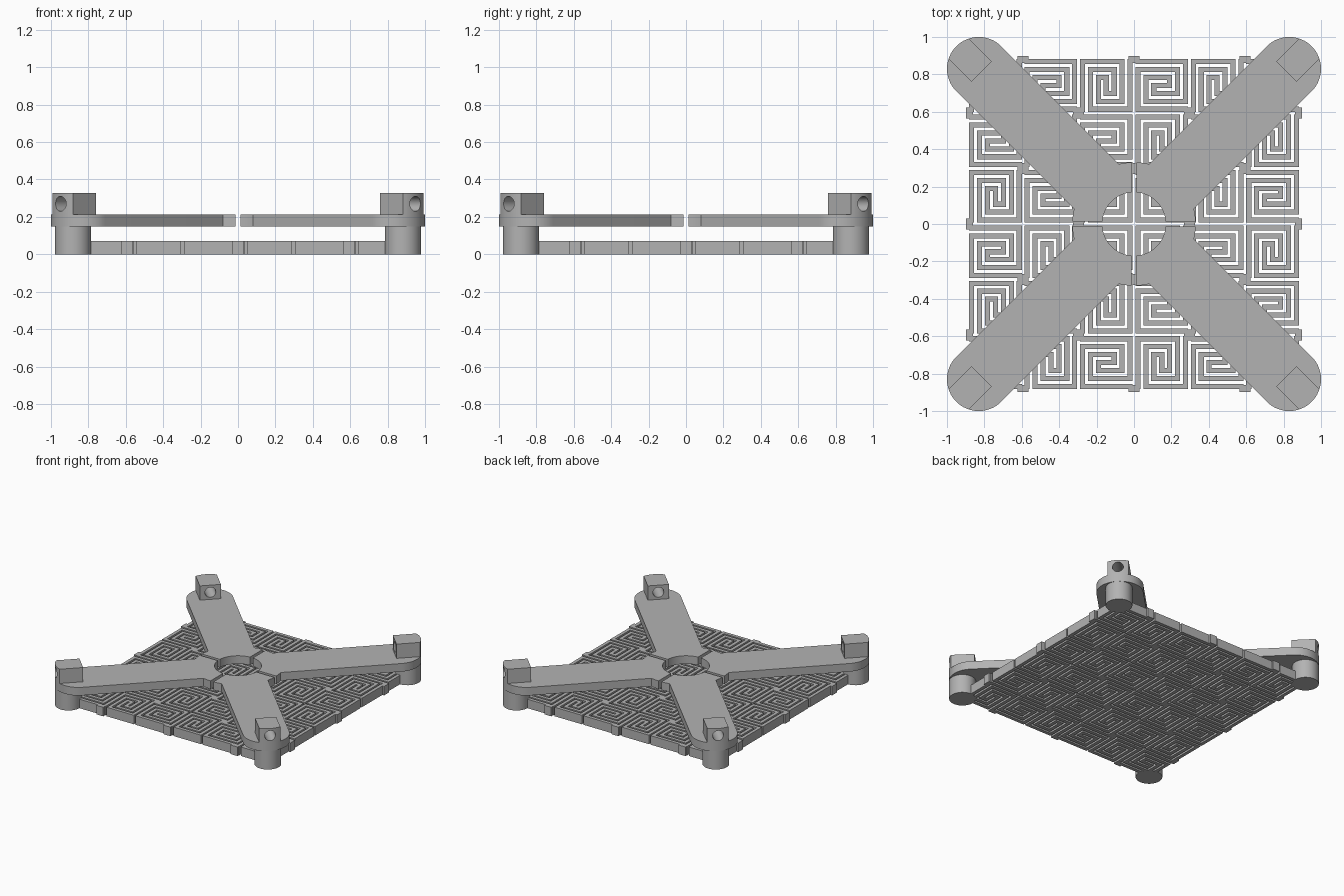
import bpy, bmesh, math
from math import sin, cos, asin, radians, degrees, pi

if "Cube" in bpy.data.objects:
    bpy.data.objects.remove(bpy.data.objects["Cube"])

grey = bpy.data.materials.new("plain grey")
grey.diffuse_color = (0.45, 0.45, 0.45, 1)
grey.use_nodes = True
grey.node_tree.nodes["Principled BSDF"].inputs["Base Color"].default_value = grey.diffuse_color


def prisms(name, outlines, z0, z1):
    """One object made of flat outlines extruded from z0 to z1."""
    bm = bmesh.new()
    for pts in outlines:
        face = bm.faces.new([bm.verts.new((x, y, z0)) for x, y in pts])
        up = bmesh.ops.extrude_face_region(bm, geom=[face])["geom"]
        bmesh.ops.translate(bm, vec=(0, 0, z1 - z0),
                            verts=[v for v in up if isinstance(v, bmesh.types.BMVert)])
    bmesh.ops.recalc_face_normals(bm, faces=bm.faces)
    mesh = bpy.data.meshes.new(name)
    bm.to_mesh(mesh)
    bm.free()
    mesh.materials.append(grey)
    ob = bpy.data.objects.new(name, mesh)
    bpy.context.collection.objects.link(ob)
    return ob


def arc(cx, cy, r, a0, a1, n):
    """Points on an arc, angles in degrees."""
    angles = [radians(a0 + (a1 - a0) * i / n) for i in range(n + 1)]
    return [(cx + r * cos(a), cy + r * sin(a)) for a in angles]


def smooth(ob):
    bpy.ops.object.select_all(action='DESELECT')
    ob.select_set(True)
    bpy.context.view_layer.objects.active = ob
    bpy.ops.object.shade_smooth_by_angle(angle=radians(30))


def four_corners(ob):
    """Repeat a part at the other three corners."""
    base = ob.name
    ob.name = base + "_1"
    for k in (1, 2, 3):
        copy = ob.copy()
        copy.name = f"{base}_{k + 1}"
        copy.rotation_euler.z = k * pi / 2
        bpy.context.collection.objects.link(copy)


# --- Spiral lattice plate ---
PITCH, SIZE, WALL, PLATE_H = 0.2965, 0.2825, 0.027, 0.072
STEP = (SIZE - WALL) / 6
half_path = [(0, 0), (0, 6), (5, 6), (5, 1), (2, 1), (2, 4), (3, 4)]
path = half_path + [(6 - x, 6 - y) for x, y in reversed(half_path)]
path = [((x - 3) * STEP, (y - 3) * STEP) for x, y in path]


def sign(v):
    return (v > 1e-6) - (v < -1e-6)


def ribbon(pts, w):
    """Mitred outline of a right-angled path, with square ends."""
    dirs = [(sign(b[0] - a[0]), sign(b[1] - a[1])) for a, b in zip(pts, pts[1:])]
    left, right = [], []
    for i, (x, y) in enumerate(pts):
        d0, d1 = dirs[max(i - 1, 0)], dirs[min(i, len(dirs) - 1)]
        if i in (0, len(pts) - 1):
            e = -1 if i == 0 else 1
            n, t = (-d0[1], d0[0]), (e * d0[0], e * d0[1])
            left.append((x + (n[0] + t[0]) * w / 2, y + (n[1] + t[1]) * w / 2))
            right.append((x + (t[0] - n[0]) * w / 2, y + (t[1] - n[1]) * w / 2))
        else:
            mx, my = (-d0[1] - d1[1]) * w / 2, (d0[0] + d1[0]) * w / 2
            left.append((x + mx, y + my))
            right.append((x - mx, y - my))
    return left + right[::-1]


spiral = ribbon(path, WALL)
cells = []
for col in range(6):
    for row in range(6):
        cx, cy = (col - 2.5) * PITCH, (row - 2.5) * PITCH
        turned = (col + row) % 2 == 0        # neighbours are turned a quarter
        cells.append([(cx - y, cy + x) if turned else (cx + x, cy + y) for x, y in spiral])
prisms("spiral_cells", cells, 0, PLATE_H)

# --- Small square bridges joining the cells at alternate corners ---
LIMIT, B = 0.898, 0.03
bridges = []
for i in range(-3, 4):
    for j in range(-3, 4):
        if (i + j) % 2:
            x0, x1 = max(i * PITCH - B, -LIMIT), min(i * PITCH + B, LIMIT)
            y0, y1 = max(j * PITCH - B, -LIMIT), min(j * PITCH + B, LIMIT)
            bridges.append([(x0, y0), (x1, y0), (x1, y1), (x0, y1)])
prisms("cell_bridges", bridges, 0, PLATE_H)

# --- Diagonal arms, split at a round hub opening ---
END, R_END, R_HUB, R_HOLE, GAP = 0.83, 0.17, 0.33, 0.17, 0.013
a_hole = degrees(asin(GAP / R_HOLE))
a_hub = degrees(asin(GAP / R_HUB))
a_arm = degrees(asin(R_END / R_HUB))
outline = (arc(0, 0, R_HOLE, a_hole, 90 - a_hole, 20)
           + arc(0, 0, R_HUB, 90 - a_hub, 45 + a_arm, 4)
           + arc(END, END, R_END, 135, -45, 32)
           + arc(0, 0, R_HUB, 45 - a_arm, a_hub, 4))
arm = prisms("arm", [outline], 0.148, 0.213)
smooth(arm)
four_corners(arm)

# --- Round feet under the arm ends ---
foot = prisms("foot", [arc(0.882, 0.882, 0.0965, 0, 352.5, 47)], 0, 0.148)
smooth(foot)
four_corners(foot)

# --- End blocks with a through hole along the diagonal ---
HALF = 0.0775
a_blk = degrees(asin(HALF / R_END))
k = HALF / math.sqrt(2)
block = prisms("end_block", [[(0.815 - k, 0.815 + k), (0.815 + k, 0.815 - k)]
                             + arc(END, END, R_END, 45 - a_blk, 45 + a_blk, 10)], 0.213, 0.327)
bpy.ops.mesh.primitive_cylinder_add(vertices=32, radius=0.04, depth=0.8,
                                    location=(0.88, 0.88, 0.27),
                                    rotation=(0, pi / 2, pi / 4))
cutter = bpy.context.object
cutter.name = "hole_cutter"
cutter.hide_render = True
cutter.data.materials.append(grey)
mod = block.modifiers.new("hole", 'BOOLEAN')
mod.operation = 'DIFFERENCE'
mod.solver = 'EXACT'
mod.object = cutter
bpy.context.view_layer.objects.active = block
bpy.ops.object.modifier_apply(modifier="hole")
bpy.data.objects.remove(cutter)
smooth(block)
four_corners(block)
